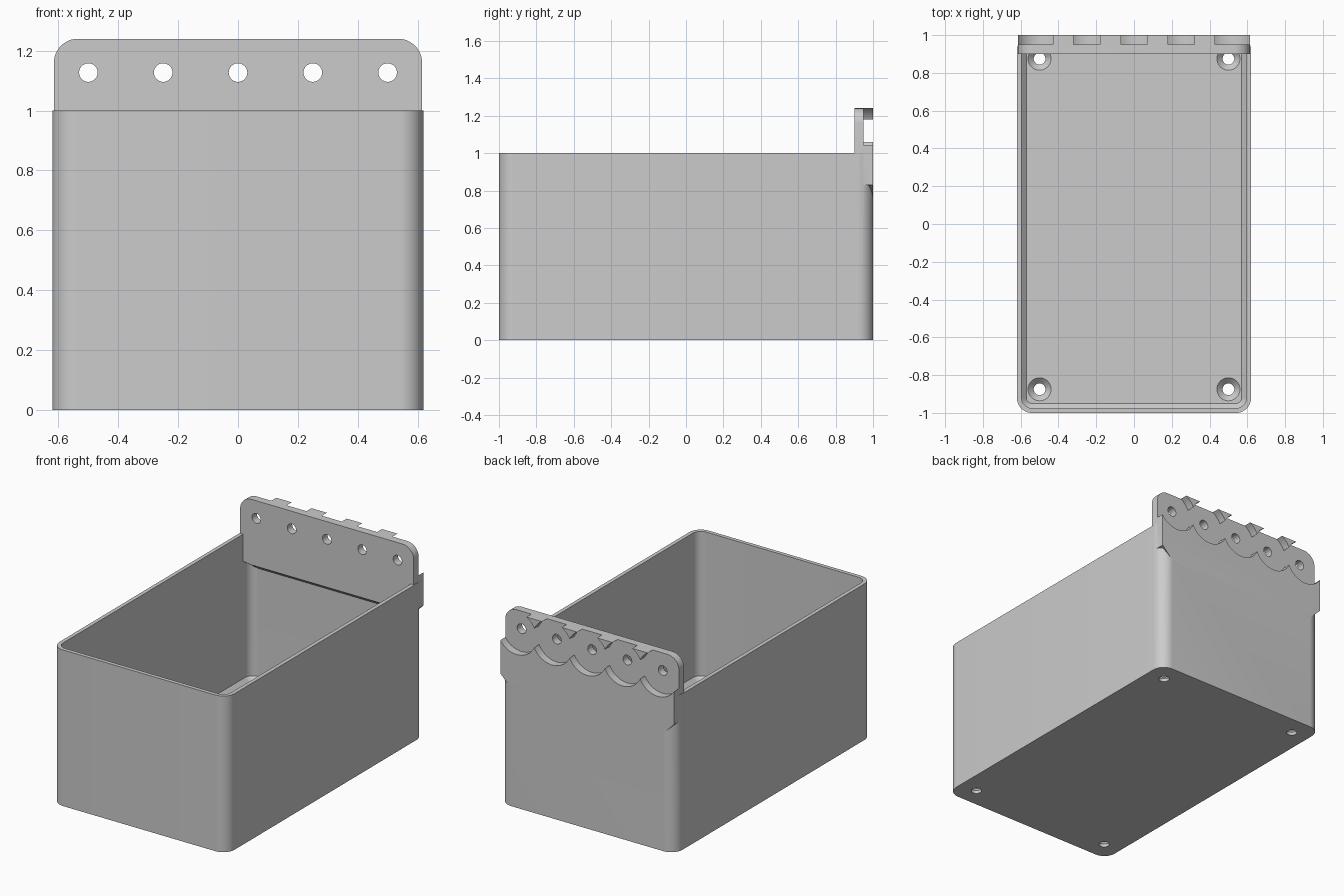
import bpy, bmesh
from math import sin, cos, pi, radians
from mathutils import Matrix

cube = bpy.data.objects.get("Cube")
if cube:
    bpy.data.objects.remove(cube, do_unlink=True)

grey = bpy.data.materials.new("light grey")
grey.use_nodes = True
colour = (0.6, 0.6, 0.6, 1)
grey.diffuse_color = colour
grey.node_tree.nodes["Principled BSDF"].inputs["Base Color"].default_value = colour


def make(name, bm):
    bmesh.ops.recalc_face_normals(bm, faces=bm.faces)
    mesh = bpy.data.meshes.new(name)
    bm.to_mesh(mesh)
    bm.free()
    mesh.materials.append(grey)
    obj = bpy.data.objects.new(name, mesh)
    bpy.context.collection.objects.link(obj)
    return obj


def arc(cx, cy, r, start, steps=12):
    return [(cx + r * cos(start + pi / 2 * i / steps), cy + r * sin(start + pi / 2 * i / steps))
            for i in range(steps + 1)]


def rounded_loop(bm, inset, z):
    w, d, r = 0.62 - inset, 1 - inset, 0.08 - inset
    points = (arc(w - r, d - r, r, 0) + arc(r - w, d - r, r, pi / 2)
              + arc(r - w, r - d, r, pi) + arc(w - r, r - d, r, 1.5 * pi))
    return [bm.verts.new((x, y, z)) for x, y in points]


def skin(bm, loops):
    for a, b in zip(loops, loops[1:]):
        for i in range(len(a)):
            j = (i + 1) % len(a)
            bm.faces.new((a[i], a[j], b[j], b[i]))
    bm.faces.new(loops[0])
    bm.faces.new(loops[-1])


def cut(target, name, pieces):
    # pieces: (centre, bottom radius, top radius, depth, axis)
    bm = bmesh.new()
    for centre, r1, r2, depth, axis in pieces:
        turn = Matrix.Rotation(pi / 2, 4, 'X') if axis == 'Y' else Matrix()
        bmesh.ops.create_cone(bm, cap_ends=True, segments=48, radius1=r1, radius2=r2,
                              depth=depth, matrix=Matrix.Translation(centre) @ turn)
    boolean(target, make(name, bm), 'DIFFERENCE')


def boolean(target, tool, operation):
    mod = target.modifiers.new(tool.name, 'BOOLEAN')
    mod.object = tool
    mod.operation = operation
    mod.solver = 'EXACT'
    mod.use_self = True
    bpy.context.view_layer.objects.active = target
    bpy.ops.object.modifier_apply(modifier=mod.name)
    bpy.data.objects.remove(tool, do_unlink=True)


# Open box: outer wall, rim, inner wall, chamfered floor
bm = bmesh.new()
skin(bm, [rounded_loop(bm, inset, z) for inset, z in
          ((0, 0), (0, 1), (0.025, 1), (0.025, 0.075), (0.05, 0.05))])
box = make("storage_box", bm)

# Mounting plate with rounded top and sloped support underneath
profile = (arc(0.535, 1.16, 0.08, 0) + arc(-0.535, 1.16, 0.08, pi / 2)
           + [(-0.615, 0.83), (-0.535, 0.75), (0.535, 0.75), (0.615, 0.83)])
bm = bmesh.new()
skin(bm, [[bm.verts.new((x, 0.9, max(z, 0.82))) for x, z in profile],
          [bm.verts.new((x, 1, z)) for x, z in profile]])
boolean(box, make("mounting_plate", bm), 'UNION')

# Round washer recesses, then the screw holes through the plate
columns = [i * 0.25 for i in range(-2, 3)]
cut(box, "washer_recesses", [((x, 1.0, 1.12), 0.139, 0.139, 0.1, 'Y') for x in columns])
cut(box, "plate_holes", [((x, 0.95, 1.127), 0.031, 0.031, 0.3, 'Y') for x in columns])

# Countersunk floor holes
corners = [(x, y) for x in (-0.5, 0.5) for y in (-0.875, 0.875)]
cut(box, "floor_holes", [((x, y, 0.02), 0.031, 0.031, 0.1, 'Z') for x, y in corners])
cut(box, "countersinks", [((x, y, 0.04), 0.031, 0.071, 0.04, 'Z') for x, y in corners])

bpy.ops.object.select_all(action='DESELECT')
box.select_set(True)
bpy.context.view_layer.objects.active = box
bpy.ops.object.shade_smooth_by_angle(angle=radians(30))
